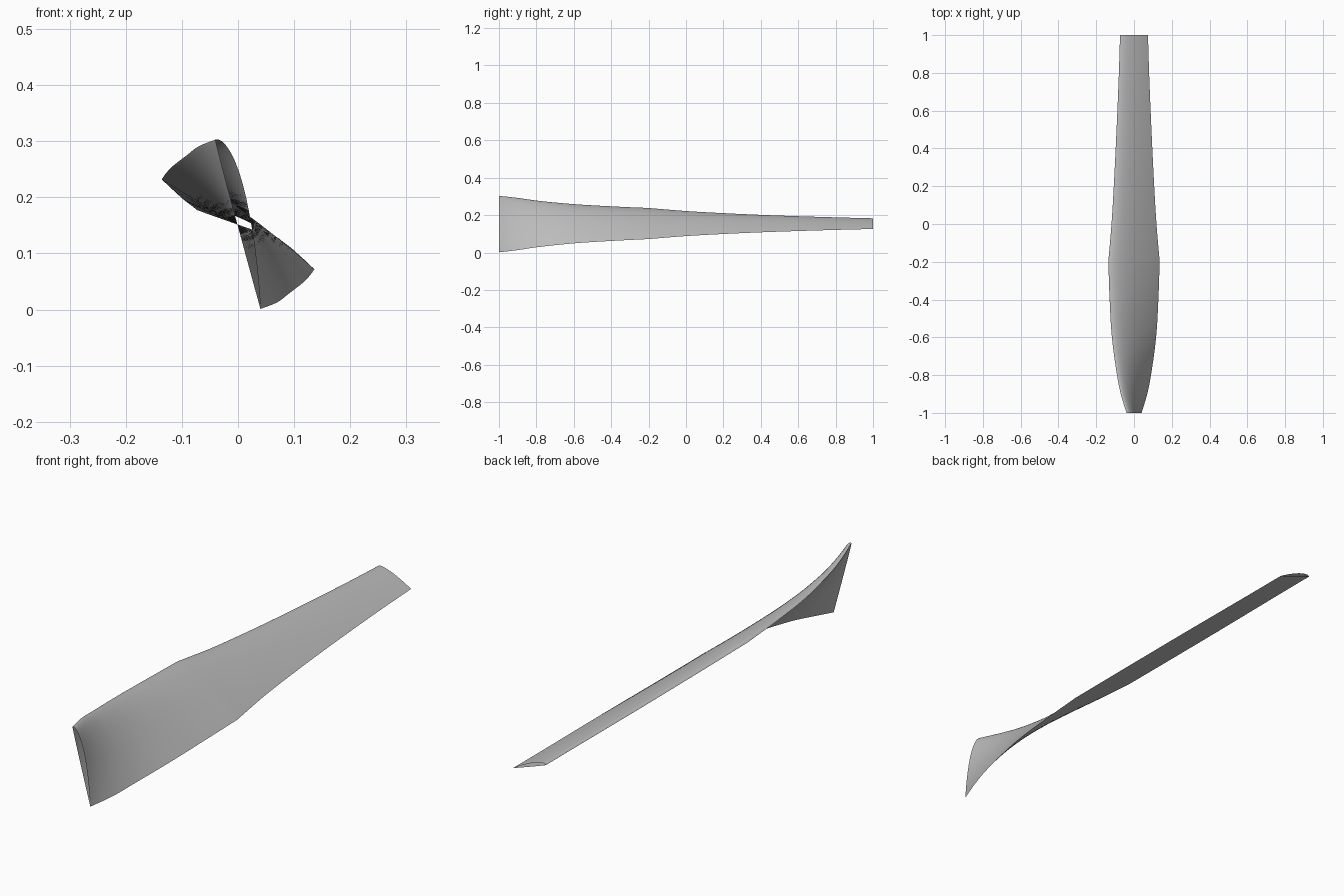
import bpy, bmesh, math
from mathutils import Vector

if "Cube" in bpy.data.objects:
    bpy.data.objects.remove(bpy.data.objects["Cube"])

# Stations: distance along the blade, half extent of the chord in x and in z
INNER = [(-1.0, .040, .151), (-.9, .070, .139), (-.8, .090, .124), (-.6, .117, .103),
         (-.4, .129, .090), (-.2, .136, .080)]
OUTER = [(-.2, .136, .080), (0, .119, .064), (.2, .107, .053), (.4, .097, .044),
         (.6, .088, .037), (.8, .080, .031), (1.0, .074, .026)]
MID_Z = .152
THICKNESS = .085     # relative to the chord
N = 24               # points along each airfoil side


def sample(stations, steps):
    """Smooth path through the stations (cubic with finite difference slopes)."""
    p = [Vector(s) for s in stations]

    def slope(i):
        a, b = p[max(i - 1, 0)], p[min(i + 1, len(p) - 1)]
        return (b - a) / (b.x - a.x)

    out = []
    for i in range(len(p) - 1):
        h = p[i + 1].x - p[i].x
        for k in range(steps):
            t = k / steps
            out.append(p[i] * (2*t**3 - 3*t**2 + 1) + p[i + 1] * (3*t**2 - 2*t**3)
                       + slope(i) * h * (t**3 - 2*t**2 + t) + slope(i + 1) * h * (t**3 - t**2))
    return out + [p[-1]]


def airfoil():
    """Closed section: (position from leading edge 0..1, height), nearly flat underneath."""
    def thick(u):
        return 5 * (.2969 * math.sqrt(u) - .126 * u - .3516 * u**2 + .2843 * u**3 - .1036 * u**4)
    us = [(1 - math.cos(math.pi * i / N)) / 2 for i in range(N + 1)]
    top = [(u, 2 * THICKNESS * thick(u)) for u in us]
    bottom = [(u, -.008 * thick(u)) for u in reversed(us[1:-1])]
    return top + bottom


# Twisted blade shell, open at the root and the tip
section = airfoil()
bm = bmesh.new()
rings = []
for y, hx, hz in sample(INNER, 8)[:-1] + sample(OUTER, 6):
    lead = Vector((-hx, y, MID_Z + hz))
    chord = Vector((2 * hx, 0, -2 * hz))
    up = Vector((2 * hz, 0, 2 * hx))
    rings.append([bm.verts.new(lead + chord * u + up * h) for u, h in section])
for a, b in zip(rings, rings[1:]):
    for i in range(len(a)):
        j = (i + 1) % len(a)
        bm.faces.new((a[i], b[i], b[j], a[j]))
bmesh.ops.recalc_face_normals(bm, faces=bm.faces)

# Make the cambered side face upward
bm.faces.ensure_lookup_table()
if bm.faces[len(bm.faces) - len(section) + N // 2].normal.z < 0:
    bmesh.ops.reverse_faces(bm, faces=bm.faces)

mesh = bpy.data.meshes.new("blade")
bm.to_mesh(mesh)
bm.free()
blade = bpy.data.objects.new("blade", mesh)
bpy.context.collection.objects.link(blade)

grey = bpy.data.materials.new("grey")
grey.diffuse_color = (.5, .5, .5, 1)
grey.use_nodes = True
grey.node_tree.nodes["Principled BSDF"].inputs["Base Color"].default_value = grey.diffuse_color
mesh.materials.append(grey)

bpy.context.view_layer.objects.active = blade
blade.select_set(True)
bpy.ops.object.shade_smooth_by_angle(angle=math.radians(40))
